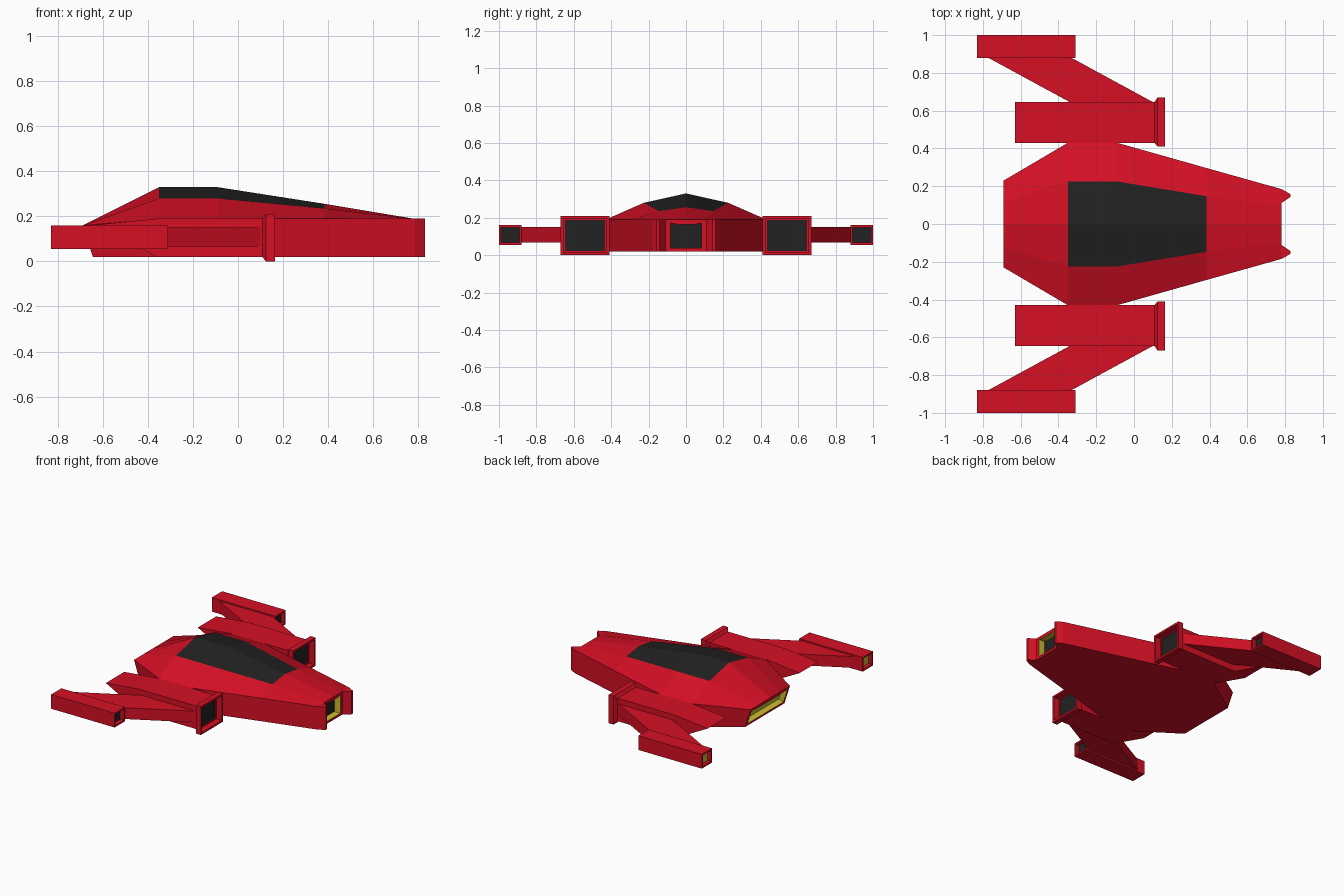
import bpy
import bmesh

cube = bpy.data.objects.get("Cube")
if cube:
    bpy.data.objects.remove(cube)


def material(name, colour):
    m = bpy.data.materials.new(name)
    m.use_nodes = True
    m.diffuse_color = (*colour, 1)
    m.node_tree.nodes["Principled BSDF"].inputs["Base Color"].default_value = (*colour, 1)
    return m


MATERIALS = [material("red paint", (0.67, 0.005, 0.018)),
             material("dark glass", (0.016, 0.016, 0.016)),
             material("yellow glow", (0.6, 0.5, 0.03))]
RED, DARK, YELLOW = range(3)


def loft(rings):
    """Skin a row of matching rings and cap both ends; returns bmesh, strips, caps."""
    bm = bmesh.new()
    rows = [[bm.verts.new(p) for p in ring] for ring in rings]
    n = len(rows[0])
    strips = [[bm.faces.new((a[i], a[(i + 1) % n], b[(i + 1) % n], b[i]))
               for i in range(n)] for a, b in zip(rows, rows[1:])]
    caps = [bm.faces.new(rows[0]), bm.faces.new(rows[-1])]
    bmesh.ops.recalc_face_normals(bm, faces=bm.faces)
    return bm, strips, caps


def recess(bm, face, margin, depth, wall, back, narrow=1.0):
    """Sink a framed opening into a face."""
    bmesh.ops.inset_individual(bm, faces=[face], thickness=margin)
    for v in face.verts:
        v.co.y *= narrow
    face.normal_update()
    walls = bmesh.ops.inset_individual(bm, faces=[face], thickness=0, depth=-depth)
    for f in walls["faces"]:
        f.material_index = wall
    face.material_index = back


def finish(name, bm, mirrored=True):
    mesh = bpy.data.meshes.new(name)
    bm.to_mesh(mesh)
    bm.free()
    for m in MATERIALS:
        mesh.materials.append(m)
    ob = bpy.data.objects.new(name, mesh)
    bpy.context.collection.objects.link(ob)
    if mirrored:
        mod = ob.modifiers.new("mirror", "MIRROR")
        mod.use_axis = (False, True, False)
    return ob


def rect(x, y0, y1, z0, z1):
    return [(x, y0, z0), (x, y1, z0), (x, y1, z1), (x, y0, z1)]


def plan(outline, z0, z1):
    """Rings for an outline in x, y raised between two heights."""
    return [[(x, y, z) for x, y in outline] for z in (z0, z1)]


# Hull: x at top, x at bottom, half width, shoulder z, glass half width, glass z, ridge z
stations = [(-0.69, -0.645, 0.23, 0.16, 0.12, 0.16, 0.16),
            (-0.35, -0.35, 0.43, 0.19, 0.225, 0.28, 0.33),
            (-0.09, -0.09, 0.43, 0.19, 0.225, 0.28, 0.33),
            (0.385, 0.385, 0.296, 0.19, 0.147, 0.235, 0.256),
            (0.78, 0.78, 0.185, 0.19, 0.1, 0.19, 0.19)]
rings = [[(xb, -w, 0.02), (x, -w, s), (x, -g, gz), (x, 0, r),
          (x, g, gz), (x, w, s), (xb, w, 0.02)]
         for x, xb, w, s, g, gz, r in stations]
hull, strips, (tail, nose) = loft(rings)
# Canopy: the two upper strips over the middle of the hull
for strip in strips[1:3]:
    for f in strip[2:4]:
        f.material_index = DARK
recess(hull, tail, 0.028, 0.04, YELLOW, YELLOW)
recess(hull, nose, 0.025, 0.05, YELLOW, DARK, narrow=0.5)
finish("hull", hull, mirrored=False)

# Nose prongs either side of the intake
prong = [(0.77, 0.185), (0.785, 0.183), (0.83, 0.157), (0.828, 0.143), (0.78, 0.11), (0.77, 0.11)]
finish("nose_prongs", loft(plan(prong, 0.02, 0.19))[0])

# Engines: wedge-tailed boxes
side = [(-0.63, 0.163), (-0.36, 0.19), (0.11, 0.19), (0.11, 0.02), (-0.36, 0.02)]
engine = loft([[(x, y, z) for x, z in side] for y in (0.43, 0.645)])[0]
finish("engines", engine)

# Engine collars with deep dark intakes
collar, _, (_, mouth) = loft([rect(0.108, 0.43, 0.645, 0.02, 0.19),
                              rect(0.125, 0.41, 0.67, 0, 0.21),
                              rect(0.165, 0.41, 0.67, 0, 0.21)])
recess(collar, mouth, 0.02, 0.045, RED, RED)
recess(collar, mouth, 0.012, 0.005, RED, DARK)
finish("engine_collars", collar)

# Swept wings
wing = [(-0.79, 0.89), (-0.35, 0.89), (0.11, 0.64), (-0.33, 0.64)]
finish("wings", loft(plan(wing, 0.067, 0.15))[0])

# Wing tip pods, open at both ends
pod, _, (pod_back, pod_front) = loft([rect(x, 0.88, 1, 0.055, 0.16) for x in (-0.83, -0.31)])
recess(pod, pod_front, 0.016, 0.03, RED, DARK)
recess(pod, pod_back, 0.016, 0.03, RED, YELLOW)
finish("wing_tip_pods", pod)
